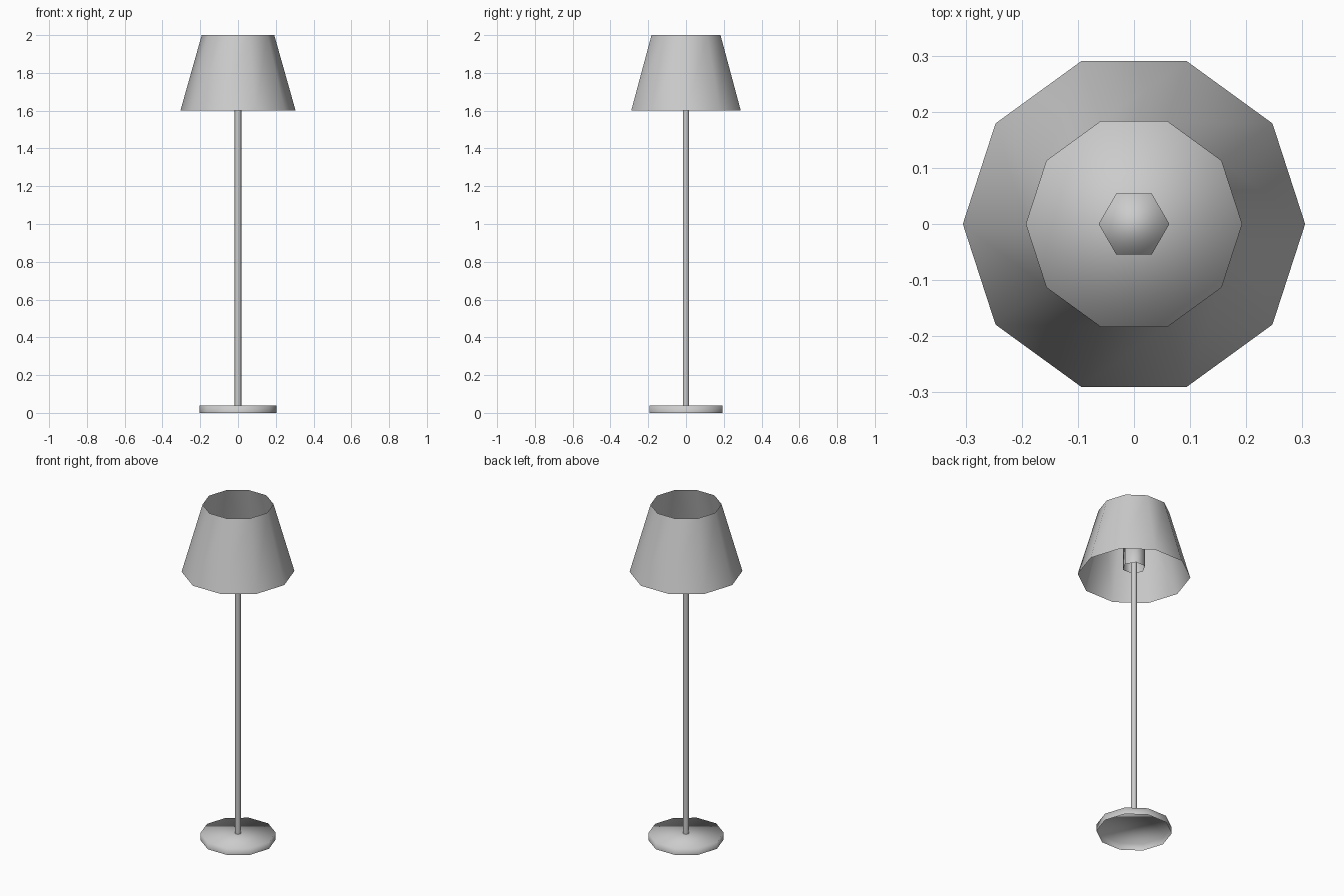
import bpy, bmesh, math

if "Cube" in bpy.data.objects:
    bpy.data.objects.remove(bpy.data.objects["Cube"])

grey = bpy.data.materials.new("light grey")
grey.diffuse_color = (0.6, 0.6, 0.6, 1.0)
grey.use_nodes = True
grey.node_tree.nodes["Principled BSDF"].inputs["Base Color"].default_value = grey.diffuse_color


def tube(name, sides, r_low, r_high, z_low, z_high, top=False):
    """Thin-walled upright prism, open below, with an optional top cap."""
    bm = bmesh.new()
    rings = []
    for r, z in ((r_low, z_low), (r_high, z_high)):
        rings.append([bm.verts.new((r * math.cos(2 * math.pi * i / sides),
                                    r * math.sin(2 * math.pi * i / sides), z))
                      for i in range(sides)])
    low, high = rings
    for i in range(sides):
        j = (i + 1) % sides
        bm.faces.new((low[i], low[j], high[j], high[i]))
    if top:
        bm.faces.new(high)
    # Smooth round the wall, sharp at the cap
    for f in bm.faces:
        f.smooth = True
    for e in bm.edges:
        if len(e.link_faces) == 2 and e.calc_face_angle() > math.radians(75):
            e.smooth = False
    mesh = bpy.data.meshes.new(name)
    bm.to_mesh(mesh)
    bm.free()
    mesh.materials.append(grey)
    obj = bpy.data.objects.new(name, mesh)
    bpy.context.collection.objects.link(obj)
    return obj


# Hollow foot, thin pole, bulb socket and open lampshade
tube("base", 10, 0.204, 0.204, 0.0, 0.04, top=True)
tube("pole", 6, 0.018, 0.018, 0.04, 1.79)
tube("bulb_socket", 6, 0.063, 0.063, 1.65, 1.80, top=True)
tube("lampshade", 10, 0.305, 0.192, 1.6, 2.0)
